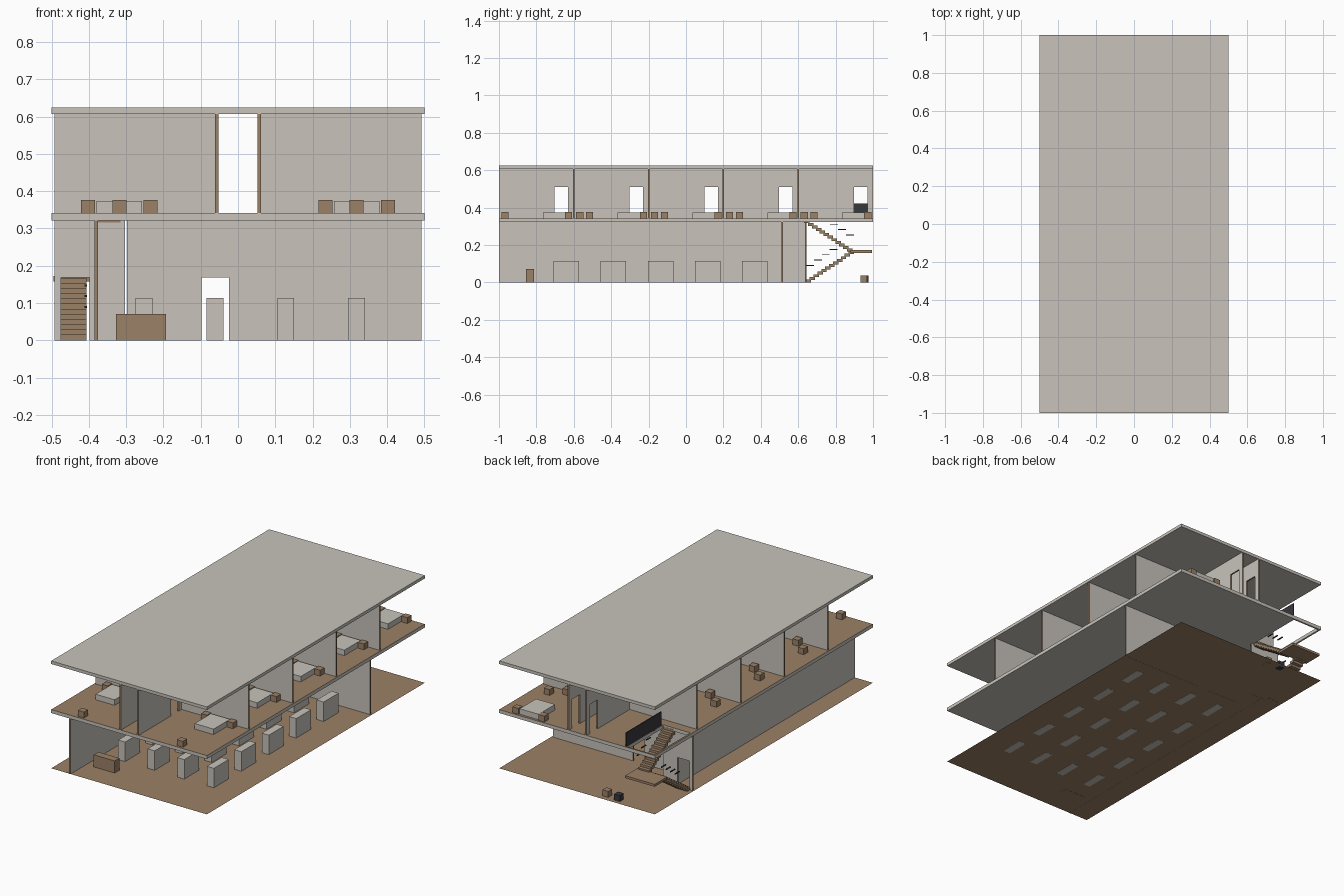
import bpy, bmesh
from mathutils import Vector

if "Cube" in bpy.data.objects:
    bpy.data.objects.remove(bpy.data.objects["Cube"], do_unlink=True)


def material(name, color):
    m = bpy.data.materials.new(name)
    m.use_nodes = True
    m.diffuse_color = (*color, 1)
    m.node_tree.nodes["Principled BSDF"].inputs["Base Color"].default_value = (*color, 1)
    return m


PLASTER = material("warm grey plaster", (0.58, 0.55, 0.5))
WOOD = material("brown wood", (0.33, 0.22, 0.135))
DARK = material("charcoal", (0.04, 0.04, 0.046))


def finish(name, bm, mats, rule=None):
    bmesh.ops.recalc_face_normals(bm, faces=bm.faces)
    bm.normal_update()
    if rule:
        for f in bm.faces:
            f.material_index = rule(f.normal)
    mesh = bpy.data.meshes.new(name)
    bm.to_mesh(mesh)
    bm.free()
    for m in mats:
        mesh.materials.append(m)
    ob = bpy.data.objects.new(name, mesh)
    bpy.context.collection.objects.link(ob)
    return ob


def add_box(bm, x, y, z):
    lo, hi = Vector((x[0], y[0], z[0])), Vector((x[1], y[1], z[1]))
    for v in bmesh.ops.create_cube(bm, size=1)["verts"]:
        v.co = Vector(l + (h - l) * (c + 0.5) for l, h, c in zip(lo, hi, v.co))


def boxes(name, parts, mats, rule=None):
    bm = bmesh.new()
    for p in parts:
        add_box(bm, *p)
    return finish(name, bm, mats, rule)


def around(x, y, z, w, d, h):
    return ((x - w / 2, x + w / 2), (y - d / 2, y + d / 2), (z, z + h))


def wall(name, axis, pos, start, end, z0, z1, doors=()):
    """Upright wall with door notches; broad faces plaster, thin faces wood."""
    top = z0 + DOOR_H
    outline = [(start, z0)]
    for a, b in doors:
        outline += [(a, z0), (a, top), (b, top), (b, z0)]
    outline += [(end, z0), (end, z1), (start, z1)]
    t = THICK
    bm = bmesh.new()
    if axis == 'Y':
        pts, push = [(pos - t / 2, u, z) for u, z in outline], Vector((t, 0, 0))
    else:
        pts, push = [(u, pos - t / 2, z) for u, z in outline], Vector((0, t, 0))
    face = bm.faces.new([bm.verts.new(p) for p in pts])
    ext = bmesh.ops.extrude_face_region(bm, geom=[face])["geom"]
    bmesh.ops.translate(bm, vec=push, verts=[g for g in ext if isinstance(g, bmesh.types.BMVert)])
    k = 0 if axis == 'Y' else 1
    return finish(name, bm, [PLASTER, WOOD], lambda n: 0 if abs(n[k]) > 0.5 else 1)


THICK = 0.009
DOOR_H = 0.168
FLOOR2, CEIL1, CEIL2 = 0.342, 0.322, 0.607

# Ground floor sheet, upper floor with stair opening, roof
bm = bmesh.new()
bm.faces.new([bm.verts.new(p) for p in
              ((-0.5, -1, 0.001), (0.5, -1, 0.001), (0.5, 1, 0.001), (-0.5, 1, 0.001))])
finish("ground_floor", bm, [WOOD])
zs = (CEIL1, FLOOR2)
boxes("upper_floor", [((-0.5, 0.5), (-1, 0.66), zs), ((-0.315, 0.5), (0.66, 1), zs),
                      ((-0.5, -0.49), (0.66, 1), zs), ((-0.49, -0.315), (0.99, 1), zs)],
      [PLASTER, WOOD], lambda n: 1 if n.z > 0.5 else 0)
boxes("roof", [((-0.5, 0.5), (-1, 1), (CEIL2, 0.625))], [PLASTER])

# Ground floor walls
wall("long_wall", 'Y', -0.38, -1, 0.64, 0, CEIL1)
wall("back_wall", 'X', 0.515, -0.297, 0.492, 0, CEIL1, [(-0.098, -0.024)])
wall("stair_wall", 'X', 0.64, -0.492, -0.303, 0, CEIL1, [(-0.475, -0.398)])

# Upper floor corridor walls and room partitions
room_starts = [-1 + 0.4 * i for i in range(5)]
room_doors = [(y + 0.298, y + 0.37) for y in room_starts]
for side, s in (("left", 1), ("right", -1)):
    wall(side + "_corridor_wall", 'Y', s * 0.057, -1, 1, FLOOR2, CEIL2, room_doors)
    for i, y in enumerate(room_starts[1:]):
        a, b = sorted((s * 0.0615, s * 0.492))
        wall(f"{side}_partition_{i + 1}", 'X', y, a, b, FLOOR2, CEIL2)

# Rows of display shelves and the reception desk
boxes("display_shelves", [around(-0.252 + 0.19 * i, -0.64 + 0.252 * j, 0, 0.045, 0.136, 0.114)
                          for i in range(4) for j in range(5)], [PLASTER])
boxes("reception_desk", [around(-0.26, -0.835, 0, 0.135, 0.043, 0.071)], [WOOD])

# Bedroom furniture
beds, stands = [], []
for s in (1, -1):
    for i, y in enumerate(room_starts):
        if s < 0 and i == 4:
            continue
        beds.append(around(s * 0.318, y + 0.31, FLOOR2, 0.122, 0.15, 0.032))
        spots = [(0.235, 0.372), (0.402, 0.372), (0.318, 0.032)]
        if i:
            spots.append((0.402, 0.485 - 0.4 if s > 0 else 0.502 - 0.4))
        stands += [around(s * x, y + dy, FLOOR2, 0.038, 0.038, 0.034) for x, dy in spots]
# Side seat left of the stairhead
boxes("beds", beds, [PLASTER])
boxes("stands_and_stools", stands, [WOOD])

# Two small seats behind the back wall
boxes("brown_seat", [around(-0.16, 0.95, 0, 0.036, 0.036, 0.036)], [WOOD])
boxes("dark_seat", [around(-0.24, 0.958, 0, 0.036, 0.036, 0.036)], [DARK])

# Two stair flights, landing and floating handrail pieces
N = 12
run, rise = 0.25 / N, 0.165 / N
steps = []
for i in range(N):
    y = 0.64 + i * run
    steps.append(((-0.476, -0.406), (y, y + run * 1.4), (i * rise, (i + 1) * rise + 0.002)))
    z = 0.165 + i * rise
    y = 0.89 - i * run
    steps.append(((-0.385, -0.315), (y - run * 1.4, y), (z, z + rise + 0.002)))
boxes("stair_steps", steps, [WOOD])
boxes("stair_landing", [((-0.495, -0.306), (0.88, 0.995), (0.158, 0.172))], [WOOD])
rails = []
for i in range(4):
    rails.append(around(-0.408, 0.663 + 0.042 * i, 0.087 + 0.029 * i, 0.006, 0.042, 0.005))
    rails.append(around(-0.312, 0.75 + 0.042 * i, 0.337 - 0.029 * i, 0.006, 0.042, 0.005))
boxes("handrails", rails, [DARK])
boxes("stairhead_railing", [((-0.313, -0.307), (0.67, 0.995), (FLOOR2, 0.422))], [DARK])
